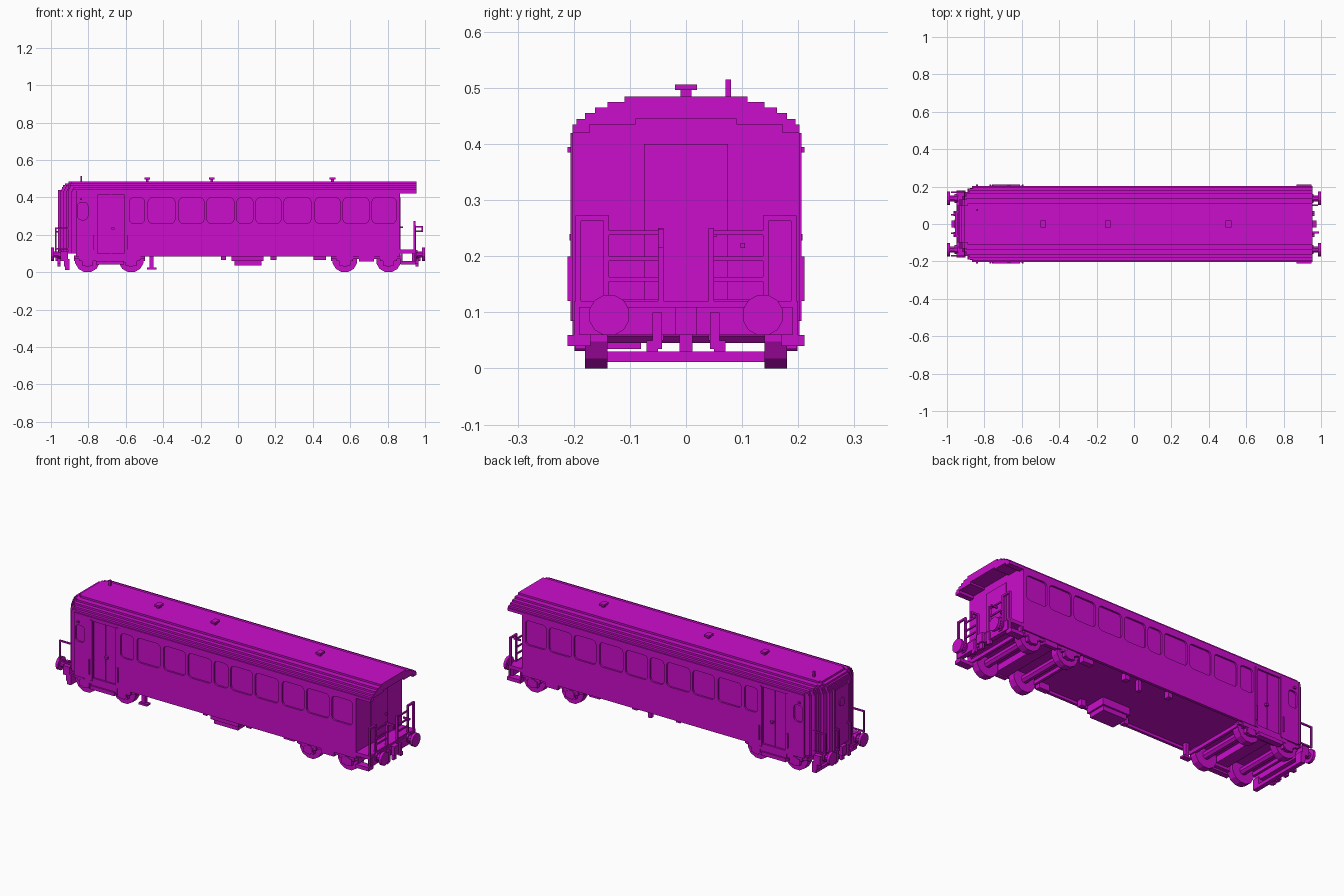
import bpy, bmesh, math
from mathutils import Matrix, Vector

if "Cube" in bpy.data.objects:
    bpy.data.objects.remove(bpy.data.objects["Cube"], do_unlink=True)

paint = bpy.data.materials.new("magenta_paint")
COLOUR = (0.6, 0.004, 0.6, 1)
paint.use_nodes = True
paint.diffuse_color = COLOUR
paint.node_tree.nodes["Principled BSDF"].inputs["Base Color"].default_value = COLOUR


def finish(name, bm):
    bmesh.ops.recalc_face_normals(bm, faces=bm.faces)
    me = bpy.data.meshes.new(name)
    bm.to_mesh(me)
    bm.free()
    me.materials.append(paint)
    ob = bpy.data.objects.new(name, me)
    bpy.context.collection.objects.link(ob)
    return ob


def add_box(bm, x0, x1, y0, y1, z0, z1):
    m = Matrix.Translation(((x0 + x1) / 2, (y0 + y1) / 2, (z0 + z1) / 2))
    bmesh.ops.create_cube(bm, size=1, matrix=m @ Matrix.Diagonal((x1 - x0, y1 - y0, z1 - z0, 1)))


def boxes(name, items, mirror=False):
    """One object from (x0, x1, y0, y1, z0, z1) boxes, optionally mirrored in y."""
    bm = bmesh.new()
    for x0, x1, y0, y1, z0, z1 in items:
        add_box(bm, x0, x1, y0, y1, z0, z1)
        if mirror:
            add_box(bm, x0, x1, -y1, -y0, z0, z1)
    return finish(name, bm)


def add_prism(bm, pts, offset):
    face = bm.faces.new([bm.verts.new(p) for p in pts])
    ext = bmesh.ops.extrude_face_region(bm, geom=[face])
    bmesh.ops.translate(bm, vec=offset, verts=[v for v in ext["geom"] if isinstance(v, bmesh.types.BMVert)])


def add_disc(bm, centre, radius, depth, axis, sides=12):
    rot = Matrix.Rotation(math.pi / 2, 4, 'Y' if axis == 'x' else 'X')
    spin = Matrix.Rotation(math.pi / sides, 4, 'Z')
    bmesh.ops.create_cone(bm, cap_ends=True, segments=sides, radius1=radius, radius2=radius,
                          depth=depth, matrix=Matrix.Translation(centre) @ rot @ spin)


def cut(target, cutter):
    bpy.context.view_layer.objects.active = target
    mod = target.modifiers.new("cut", 'BOOLEAN')
    mod.object, mod.operation, mod.solver = cutter, 'DIFFERENCE', 'EXACT'
    bpy.ops.object.modifier_apply(modifier=mod.name)
    bpy.data.objects.remove(cutter, do_unlink=True)


# Stepped plan of the closed end: (x, half width)
NOSE = [(-.95, .10), (-.935, .13), (-.92, .15), (-.91, .17), (-.89, .19), (-.865, .202)]


def plan(x_end, half, inset, z):
    """Half-plan with stair-stepped corners, mirrored into a closed outline."""
    side = []
    last = None
    for x, w in NOSE:
        w = min(w, half)
        if last is not None and w > last:
            side.append((x + inset, last))
        if last is None or w > last:
            side.append((x + inset, w))
        last = w
    side.append((x_end, half))
    return [(x, y, z) for x, y in side] + [(x, -y, z) for x, y in reversed(side)]


# Body shell
bm = bmesh.new()
add_prism(bm, plan(.865, .202, 0, .1), (0, 0, .32))
body = finish("coach_body", bm)

# Window and door recesses
WINDOWS = [(-.58, -.50), (-.48, -.337), (-.316, -.182), (-.166, -.022), (-.006, .08),
           (.096, .23), (.246, .39), (.412, .546), (.562, .70), (.717, .845)]
bm = bmesh.new()
PANES = [(a, b, .262, .397, .02) for a, b in WINDOWS] + [(-.857, -.803, .28, .372, .018)]
PANES.append((-.75, -.61, .098, .415, .003))
for a, b, z0, z1, r in PANES:
    for s in (1, -1):
        pts = []
        for cx, cz, start in ((b - r, z1 - r, 0), (a + r, z1 - r, 90), (a + r, z0 + r, 180), (b - r, z0 + r, 270)):
            for k in range(4):
                t = math.radians(start + 30 * k)
                pts.append((cx + r * math.cos(t), s * .192, cz + r * math.sin(t)))
        add_prism(bm, pts, (0, s * .03, 0))
cut(body, finish("window_cutter", bm))

# Stepped roof: (z bottom, z top, half width, nose inset)
LAYERS = [(.42, .435, .202, 0), (.435, .445, .195, .005), (.445, .455, .18, .01),
          (.455, .465, .162, .015), (.465, .475, .14, .025), (.475, .485, .11, .045)]
bm = bmesh.new()
outline = []
for z0, z1, w, inset in LAYERS:
    part = plan(.955, w, inset, z0)
    add_prism(bm, part, (0, 0, z1 - z0))
roof = finish("roof", bm)

# Hollow underside of the roof overhang, one stepped layer at a time
bpy.data.objects.remove(roof, do_unlink=True)
bm = bmesh.new()
for (z0, z1, w, inset), hollow in zip(LAYERS, (.172, .09, 0, 0, 0, 0)):
    add_prism(bm, plan(.865, w, inset, z0), (0, 0, z1 - z0))
    if hollow:
        add_box(bm, .865, .955, hollow, w, z0, z1)
        add_box(bm, .865, .955, -w, -hollow, z0, z1)
    else:
        add_box(bm, .865, .955, -w, w, z0, z1)
finish("roof", bm)

# Roof vents and aerial
vents = []
for x in (-.485, -.14, .505):
    vents += [(x - .007, x + .007, -.01, .01, .48, .497), (x - .015, x + .015, -.02, .02, .496, .506)]
boxes("roof_vents", vents)
boxes("roof_aerial", [(-.843, -.833, .07, .08, .48, .515)])

# Sills and side fittings
boxes("side_sills", [(-.865, .865, .187, .202, .085, .1)], True)
boxes("door_posts", [(-.766, -.752, .195, .206, .085, .42), (-.608, -.594, .195, .206, .085, .42),
                     (-.683, -.677, .188, .196, .1, .415)], True)
boxes("door_rails", [(-.772, -.764, .2, .211, .12, .2), (-.6, -.592, .2, .211, .12, .2)], True)
boxes("door_handles", [(-.675, -.66, .19, .208, .228, .24)], True)
boxes("marker_lamps", [(-.845, -.833, .2, .211, .385, .395)], True)
boxes("entrance_steps", [(-.76, -.6, .16, .202, .05, .1), (-.76, -.61, .18, .211, .04, .06),
                         (-.80, -.76, .185, .2, .065, .1), (-.6, -.52, .185, .2, .065, .1)], True)

# Bogies: wheels, axles and frames
for label, mid in (("closed_end", -.688), ("platform_end", .688)):
    bm = bmesh.new()
    for x in (mid - .117, mid + .117):
        for s in (1, -1):
            add_disc(bm, (x, s * .16, .066), .068, .04, 'y')
            add_disc(bm, (x, s * .187, .055), .026, .024, 'y', 8)
        add_disc(bm, (x, 0, .066), .022, .3, 'y', 8)
    finish(label + "_wheels", bm)
    frame = []
    for x in (mid - .117, mid + .117):
        frame += [(x - .045, x + .045, .178, .195, .06, .09), (x - .03, x + .03, .178, .198, .035, .07)]
    frame += [(mid - .19, mid + .19, .178, .192, .07, .09), (mid - .04, mid + .04, .178, .198, .058, .09)]
    boxes(label + "_bogie_frame", frame, True)
    boxes(label + "_bogie_beams", [(mid - .035, mid + .035, -.18, .18, .065, .1),
                                   (mid - .19, mid - .175, -.18, .18, .06, .08),
                                   (mid + .175, mid + .19, -.18, .18, .06, .08)])

# Underfloor equipment
boxes("equipment_box", [(-.035, .135, -.19, -.07, .06, .1), (-.02, .125, -.18, -.08, .035, .06)])
boxes("drain_pipe", [(-.472, -.452, -.17, -.15, .02, .1), (-.487, -.437, -.175, -.145, .015, .026)])
boxes("exhaust_pipe", [(.095, .115, .15, .17, .04, .1)])
boxes("floor_brackets", [(-.09, -.065, .15, .18, .065, .1), (.175, .205, .15, .18, .065, .1),
                         (.405, .47, .15, .18, .065, .1)], True)

# Open platform: deck, end beam, side steps and rear door
boxes("platform_deck", [(.865, .95, -.2, .2, .1, .12), (.93, .955, -.19, .19, .06, .11)])
boxes("platform_steps", [(.87, .95, .17, .211, .04, .06), (.87, .88, .18, .2, .06, .1),
                         (.94, .95, .18, .2, .06, .1)], True)
boxes("rear_door", [(.865, .87, -.075, .075, .12, .4), (.87, .882, .045, .055, .235, .245)])

# Platform railings: hoops, bars and gate posts
rails = [(.938, .948, .137, .147, .1, .273), (.938, .948, .187, .197, .1, .273),
         (.938, .948, .137, .197, .263, .273), (.938, .952, .04, .05, .05, .25)]
for z in (.115, .155, .192, .238):
    rails.append((.94, .947, .045, .14, z, z + .008))
boxes("platform_railings", rails, True)
boxes("railing_handles", [(.945, .99, -.05, -.04, .238, .248), (.98, .99, -.05, -.04, .215, .24),
                          (.945, .985, .097, .105, .215, .224)])

# Closed end: gangway door, end panels, handrails and guard
boxes("end_door", [(-.956, -.95, -.06, .06, .11, .43)])
boxes("end_door_frame", [(-.962, -.945, .06, .07, .1, .44)], True)
bm = bmesh.new()
add_disc(bm, (-.957, 0, .35), .024, .008, 'x')
finish("end_round_window", bm)
boxes("end_handrails", [(-.978, -.97, .165, .173, .12, .24), (-.978, -.9, .165, .173, .232, .24),
                        (-.978, -.9, .165, .173, .12, .128), (-.978, -.97, .045, .053, .1, .22),
                        (-.978, -.945, .045, .053, .212, .22), (-.978, -.945, .045, .053, .1, .108)], True)
boxes("end_beam", [(-.95, -.91, -.18, .18, .06, .11)])
boxes("rail_guard", [(-.925, -.9, -.18, .18, .012, .03), (-.93, -.9, .14, .18, .03, .07),
                     (-.93, -.9, -.18, -.14, .03, .07)])

# Buffers, couplers and hoses at both ends
for s, label in ((1, "platform_end"), (-1, "closed_end")):
    bm = bmesh.new()
    for y in (.137, -.137):
        add_disc(bm, (s * .992, y, .095), .037, .015, 'x')
        add_disc(bm, (s * .965, y, .095), .018, .05, 'x', 8)
        add_disc(bm, (s * .95, y, .095), .026, .02, 'x', 8)
    finish(label + "_buffers", bm)
    ends = sorted((s * .94, s * .975))
    hose = sorted((s * .95, s * .965))
    boxes(label + "_coupler", [(*ends, -.02, .02, .06, .11), (*hose, -.012, .012, .03, .06)])
    boxes(label + "_hoses", [(*hose, .043, .06, .035, .1), (*hose, .05, .07, .03, .05)], True)
